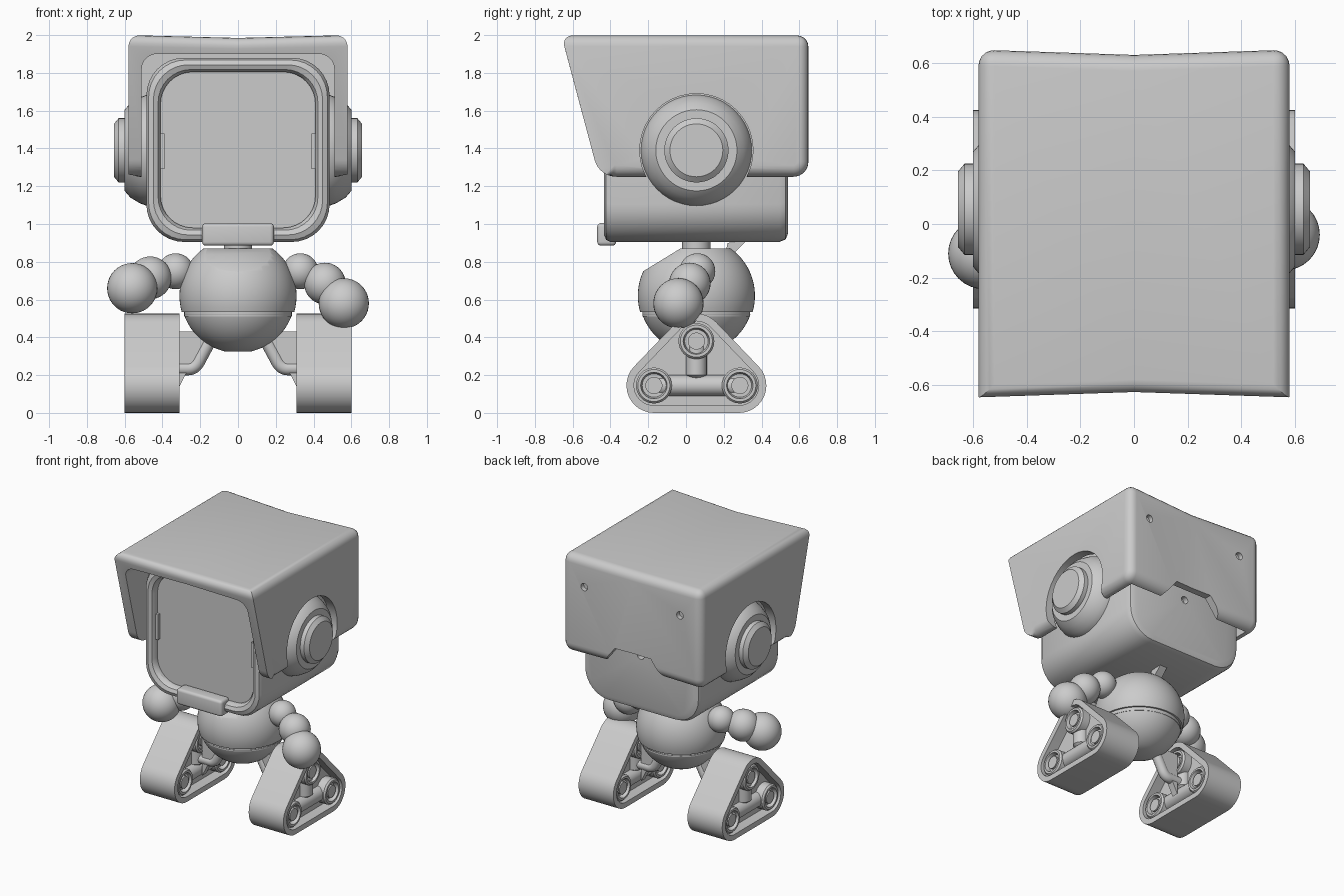
import bpy, bmesh
from math import sin, cos, tan, atan2, pi, sqrt
from mathutils import Vector

cube = bpy.data.objects.get("Cube")
if cube:
    bpy.data.objects.remove(cube, do_unlink=True)

GREY = (0.6, 0.6, 0.6, 1)
mat = bpy.data.materials.new("light grey")
mat.use_nodes = True
mat.diffuse_color = GREY
mat.node_tree.nodes["Principled BSDF"].inputs["Base Color"].default_value = GREY
parts = []


def finish(name, bm, cutter=False):
    bmesh.ops.recalc_face_normals(bm, faces=bm.faces)
    me = bpy.data.meshes.new(name)
    bm.to_mesh(me)
    bm.free()
    ob = bpy.data.objects.new(name, me)
    bpy.context.collection.objects.link(ob)
    me.materials.append(mat)
    if cutter:
        ob.hide_render = True
    else:
        parts.append(ob)
    return ob


def fillet(pts, radii, inset=0, seg=8):
    """Round the corners of a 2D outline, optionally offset inwards."""
    pts = [Vector(p) for p in pts]
    if not isinstance(radii, list):
        radii = [radii] * len(pts)
    out = []
    for i, (p, r) in enumerate(zip(pts, radii)):
        if r == 0:
            out.append(p)
            continue
        a = (pts[i - 1] - p).normalized()
        b = (pts[(i + 1) % len(pts)] - p).normalized()
        half = a.angle(b) / 2
        c = p + (a + b).normalized() * (r / sin(half))
        u, v = (p + d * (r / tan(half)) - c for d in (a, b))
        start = atan2(u.y, u.x)
        sweep = (atan2(v.y, v.x) - start + pi) % (2 * pi) - pi
        for k in range(seg + 1):
            t = start + sweep * k / seg
            out.append(c + (r - inset) * Vector((cos(t), sin(t))))
    return out


def rect(x, z0, z1, r):
    return fillet([(-x, z0), (x, z0), (x, z1), (-x, z1)], r)


def loft_bm(loops):
    bm = bmesh.new()
    rings = [[bm.verts.new(p) for p in loop] for loop in loops]
    n = len(rings[0])
    for a, b in zip(rings, rings[1:]):
        for i in range(n):
            j = (i + 1) % n
            bm.faces.new((a[i], a[j], b[j], b[i]))
    bm.faces.new(rings[0])
    bm.faces.new(rings[-1])
    bmesh.ops.recalc_face_normals(bm, faces=bm.faces)
    return bm


def lathe_bm(profile, centre, axis, seg=40):
    """Revolve (radius, position) pairs about an axis."""
    k = "xyz".index(axis)
    loops = []
    for r, h in profile:
        loop = []
        for i in range(seg):
            p = Vector(centre)
            p[k] += h
            p[(k + 1) % 3] += r * cos(2 * pi * i / seg)
            p[(k + 2) % 3] += r * sin(2 * pi * i / seg)
            loop.append(p)
        loops.append(loop)
    return loft_bm(loops)


def lathe(name, *args, cutter=False):
    return finish(name, lathe_bm(*args), cutter)


def ball(name, centre, r):
    bm = bmesh.new()
    bmesh.ops.create_uvsphere(bm, u_segments=32, v_segments=20, radius=r)
    bmesh.ops.translate(bm, verts=bm.verts, vec=centre)
    return finish(name, bm)


def block(name, centre, size, bevel):
    bm = bmesh.new()
    bmesh.ops.create_cube(bm, size=1)
    bmesh.ops.scale(bm, vec=size, verts=bm.verts)
    bmesh.ops.translate(bm, verts=bm.verts, vec=centre)
    if bevel:
        bmesh.ops.bevel(bm, geom=bm.edges[:], offset=bevel, segments=4, profile=0.5, affect='EDGES')
    return finish(name, bm)


def cut(ob, cutter):
    mod = ob.modifiers.new("cut", 'BOOLEAN')
    mod.operation, mod.solver, mod.object = 'DIFFERENCE', 'EXACT', cutter
    bpy.context.view_layer.update()
    with bpy.context.temp_override(object=ob, active_object=ob, selected_objects=[ob]):
        bpy.ops.object.modifier_apply(modifier=mod.name)
    bpy.data.objects.remove(cutter, do_unlink=True)


# Helmet shell: side outline swept across, creased inwards along the middle
W = 0.58
side = fillet([(-0.66, 2), (-0.46, 1.25), (0.65, 1.25), (0.65, 2)], [0, 0.12, 0.08, 0])
mid = [(y * 0.97, z - (0.015 if z > 1.9 else 0)) for y, z in side]
bm = loft_bm([[(x, y, z) for y, z in o] for x, o in ((-W, side), (0, mid), (W, side))])
edges = []
for e in bm.edges:
    a, b = (v.co for v in e.verts)
    m = (a + b) / 2
    on_side = abs(a.x) > 0.5 and abs(a.x - b.x) < 0.01
    if (on_side and m.y > -0.4) or (abs(a.x - b.x) > 0.1 and m.z > 1.95):
        edges.append(e)
bmesh.ops.bevel(bm, geom=edges, offset=0.06, segments=5, profile=0.5, affect='EDGES')
shell = finish("helmet_shell", bm)
hollow = rect(0.51, 0.9, 1.9, 0.08)
cut(shell, finish("hollow", loft_bm([[(x, y, z) for x, z in hollow] for y in (-1, 0.58)]), True))
notch = [(-0.29, 1.2), (0.29, 1.2), (0.15, 1.38), (-0.15, 1.38)]
cut(shell, finish("notch", loft_bm([[(x, y, z) for x, z in notch] for y in (0.5, 0.8)]), True))
for s in (-1, 1):
    cut(shell, lathe("ear_hole", [(0.3, -0.15), (0.3, 0.15)], (s * 0.58, 0.055, 1.39), "x", cutter=True))
    cut(shell, lathe("bolt_hole", [(0.028, 0.61), (0.028, 0.8)], (s * 0.4, 0, 1.78), "y", 20, cutter=True))

# Head with raised rounded frame and recessed screen
steps = [(0.045, 0.54), (0.013, 0.527), (0, 0.495), (0, -0.40), (0.012, -0.423),
         (0.037, -0.434), (0.062, -0.423), (0.075, -0.40), (0.075, -0.375)]
head = finish("head", loft_bm([[(x, y, z) for x, z in rect(0.485 - i, 0.905 + i, 1.88 - i, 0.2 - i * 0.4)]
                               for i, y in steps]))
cut(head, lathe("rear_hole", [(0.028, 0.5), (0.028, 0.7)], (0, 0, 1.33), "y", 20, cutter=True))
block("chin_clip", (0, -0.42, 0.945), (0.38, 0.1, 0.12), 0.02)
for s in (-1, 1):
    block("screen_tab", (s * 0.4, -0.385, 1.385), (0.02, 0.03, 0.19), 0)

# Ears: domed housing and chamfered cap
dome = [(0.295, 0.42), (0.295, 0.48), (0.28, 0.52), (0.25, 0.57), (0.215, 0.6)]
cap = [(0.17, 0.58), (0.17, 0.632), (0.14, 0.657)]
for s, label in ((1, "left"), (-1, "right")):
    for name, prof in (("ear_dome", dome), ("ear_cap", cap)):
        lathe(f"{label}_{name}", [(r, s * x) for r, x in prof], (0, 0.055, 1.39), "x", 48)

# Round body in two halves, with a sloping chest facet
MID = (0, 0.055, 0.62)


def slice_of_ball(r, z0, z1, n=14):
    hs = [z0 + (z1 - z0) * i / n - MID[2] for i in range(n + 1)]
    return [(sqrt(r * r - h * h), h) for h in hs]


bm = lathe_bm(slice_of_ball(0.31, 0.535, 0.87), MID, "z", 64)
res = bmesh.ops.bisect_plane(bm, geom=bm.verts[:] + bm.edges[:] + bm.faces[:], clear_outer=True,
                             plane_co=(0, -0.03, 0.87), plane_no=(0, -0.52, 0.85))
bmesh.ops.edgeloop_fill(bm, edges=[g for g in res["geom_cut"] if isinstance(g, bmesh.types.BMEdge)])
finish("upper_body", bm)
lathe("lower_body", slice_of_ball(0.303, 0.325, 0.522), MID, "z", 64)
lathe("waist_seam", [(0.285, 0.51), (0.285, 0.55)], (0, 0.055, 0), "z", 64)
lathe("neck", [(0.075, 0.84), (0.075, 0.95)], (0, 0.055, 0), "z")
fin = [(0.2, 0.8), (0.27, 0.86), (0.32, 0.91), (0.22, 0.9)]
finish("neck_fin", loft_bm([[(x, y, z) for y, z in fin] for x in (-0.03, 0.03)]))

# Arms of three balls each
arms = {"left": [(0.33, 0.06, 0.75, 0.095), (0.46, 0.02, 0.685, 0.11), (0.56, -0.04, 0.58, 0.133)],
        "right": [(-0.33, 0.05, 0.75, 0.095), (-0.465, -0.02, 0.715, 0.113), (-0.56, -0.11, 0.66, 0.133)]}
for label, balls in arms.items():
    for name, (x, y, z, r) in zip(("shoulder", "forearm", "hand"), balls):
        ball(f"{label}_{name}", (x, y, z), r)

# Triangular track legs
TRIANGLE = [(-0.51, 0), (0.62, 0), (0.055, 0.59)]
HUBS = [(-0.17, 0.145), (0.285, 0.145), (0.055, 0.38)]
track = [(0.04, 0.39), (0.04, 0.31), (0, 0.31), (0, 0.6), (0.04, 0.6), (0.04, 0.52)]
half = [(0.095, 0.46), (0.095, 0.58), (0.085, 0.592), (0.07, 0.592), (0.062, 0.56), (0.045, 0.56), (0.045, 0.585)]
wheel = [(r, 0.91 - x) for r, x in reversed(half)] + half
bracket = [(0.32, 0.12), (0.32, 0.43), (0.12, 0.43), (0.18, 0.34), (0.28, 0.2)]
for s, label in ((1, "left"), (-1, "right")):
    finish(f"{label}_track", loft_bm([[(s * x, y, z) for y, z in fillet(TRIANGLE, 0.145, i, 12)]
                                      for i, x in track]))
    for y, z in HUBS:
        lathe(f"{label}_wheel", [(r, s * x) for r, x in wheel], (0, y, z), "x", 32)
    for x in (0.39, 0.52):
        lathe(f"{label}_axle_bar", [(0.055, -0.15), (0.055, 0.26)], (s * x, 0, 0.145), "y", 24)
        lathe(f"{label}_post", [(0.01, 0.165), (0.055, 0.2), (0.055, 0.36)], (s * x, 0.055, 0), "z", 24)
    finish(f"{label}_bracket", loft_bm([[(s * x, y, z) for x, z in bracket] for y in (0.03, 0.08)]))
    # Bent pipe joining leg to body
    cu = bpy.data.curves.new(f"{label}_leg_pipe", 'CURVE')
    cu.dimensions, cu.bevel_depth, cu.bevel_resolution, cu.use_fill_caps = '3D', 0.036, 4, True
    sp = cu.splines.new('NURBS')
    path = [(0.4, 0.235), (0.3, 0.235), (0.23, 0.235), (0.19, 0.31), (0.13, 0.42)]
    sp.points.add(len(path) - 1)
    for pt, (x, z) in zip(sp.points, path):
        pt.co = (s * x, 0.055, z, 1)
    sp.use_endpoint_u, sp.order_u = True, 3
    cu.materials.append(mat)
    bpy.context.collection.objects.link(bpy.data.objects.new(f"{label}_leg_pipe", cu))

# Smooth shading with sharp creases kept
bpy.ops.object.select_all(action='DESELECT')
for ob in parts:
    ob.select_set(True)
bpy.context.view_layer.objects.active = parts[0]
bpy.ops.object.shade_smooth_by_angle(angle=0.6)
